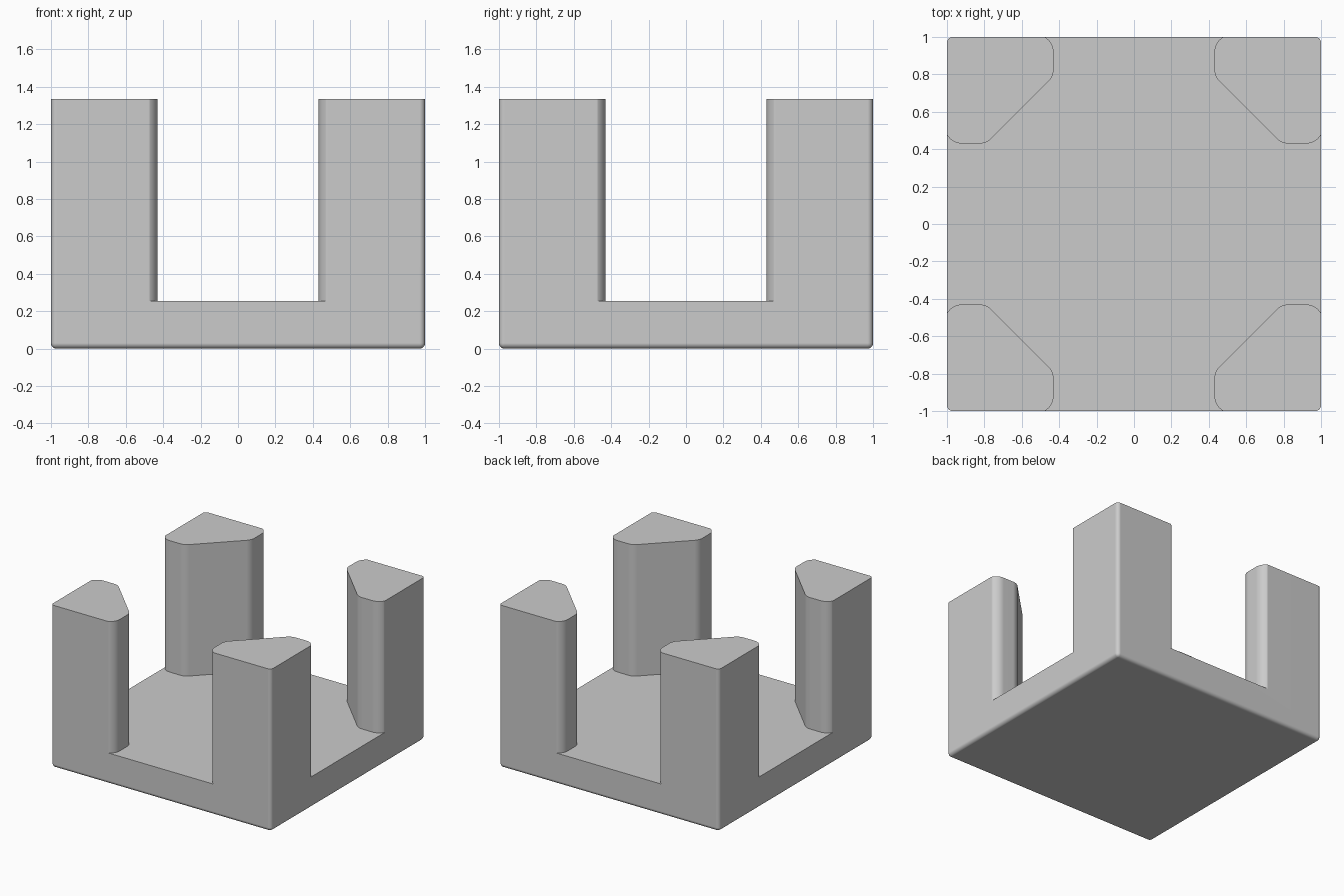
import bpy
import bmesh
from math import cos, sin, radians, pi
from mathutils import Matrix, Vector

HEIGHT, FLOOR, EDGE = 1.335, 0.255, 0.03
INNER, ROUND = 0.43, 0.09

old = bpy.data.objects.get("Cube")
if old:
    bpy.data.objects.remove(old, do_unlink=True)

grey = bpy.data.materials.new("light grey")
grey.use_nodes = True
grey.diffuse_color = (0.6, 0.6, 0.6, 1)
grey.node_tree.nodes["Principled BSDF"].inputs["Base Color"].default_value = (0.6, 0.6, 0.6, 1)


def make_object(name, bm):
    mesh = bpy.data.meshes.new(name)
    bmesh.ops.recalc_face_normals(bm, faces=bm.faces[:])
    bm.to_mesh(mesh)
    bm.free()
    mesh.materials.append(grey)
    ob = bpy.data.objects.new(name, mesh)
    bpy.context.collection.objects.link(ob)
    return ob


def arc(cx, cy, r, start, end, steps):
    angles = [radians(start + (end - start) * i / steps) for i in range(steps + 1)]
    return [(cx + r * cos(a), cy + r * sin(a)) for a in angles]


# Solid block, rounded on the upright and bottom edges, sharp on top
bm = bmesh.new()
bmesh.ops.create_cube(bm, size=1)
bmesh.ops.scale(bm, verts=bm.verts, vec=(2, 2, HEIGHT))
bmesh.ops.translate(bm, verts=bm.verts, vec=(0, 0, HEIGHT / 2))
soft = [e for e in bm.edges if min(v.co.z for v in e.verts) < 0.01]
bmesh.ops.bevel(bm, geom=soft, offset=EDGE, segments=5, profile=0.5, affect='EDGES')
stand = make_object("base_with_corner_posts", bm)

# Cross-shaped cutter: one rounded half corner, mirrored on the diagonal
centre = INNER + ROUND
half = [(1.2, 0.48)]
half += arc(0.92, centre, ROUND, -26.6, -90, 8)
half += arc(0.827, centre, ROUND, -90, -135, 6)
corner = half + [(y, x) for x, y in reversed(half)]

bm = bmesh.new()
ring = []
for k in range(4):
    turn = Matrix.Rotation(k * pi / 2, 3, 'Z')
    ring += [bm.verts.new(turn @ Vector((x, y, FLOOR))) for x, y in corner]
face = bm.faces.new(ring)
top = bmesh.ops.extrude_face_region(bm, geom=[face])["geom"]
bmesh.ops.translate(bm, verts=[g for g in top if isinstance(g, bmesh.types.BMVert)],
                    vec=(0, 0, HEIGHT))
cutter = make_object("opening_cutter", bm)
cutter.hide_render = True

# Carve the openings, leaving the floor and four posts
bpy.ops.object.select_all(action='DESELECT')
stand.select_set(True)
bpy.context.view_layer.objects.active = stand
cut = stand.modifiers.new("openings", 'BOOLEAN')
cut.operation = 'DIFFERENCE'
cut.solver = 'EXACT'
cut.object = cutter
bpy.ops.object.modifier_apply(modifier=cut.name)
bpy.data.objects.remove(cutter, do_unlink=True)

# Smooth rounds with flat large faces
bpy.ops.object.shade_smooth_by_angle(angle=radians(35))
weighted = stand.modifiers.new("flat_faces", 'WEIGHTED_NORMAL')
weighted.keep_sharp = True
